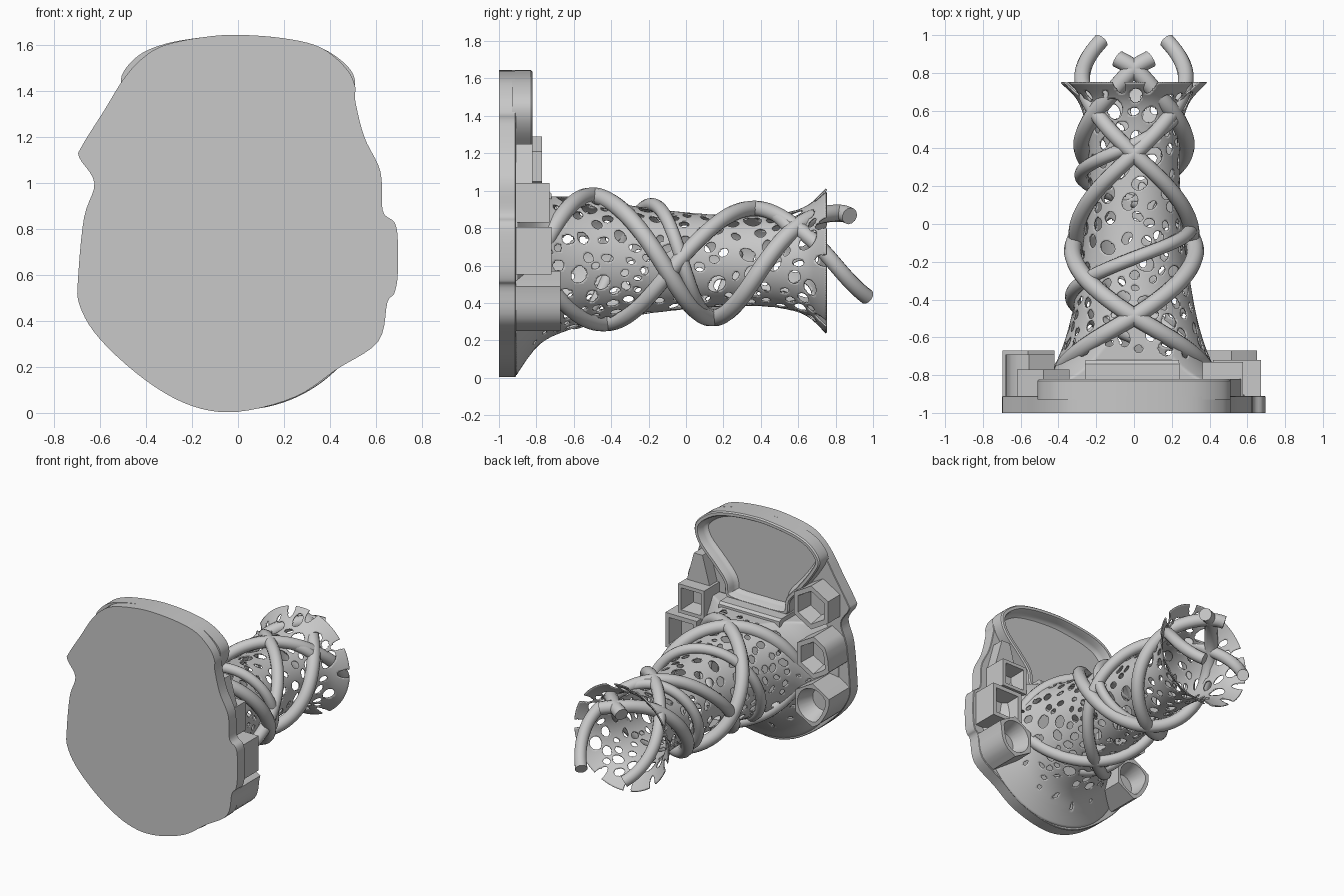
import bpy
import bmesh
import math
import random
from mathutils import Vector

default_cube = bpy.data.objects.get("Cube")
if default_cube:
    bpy.data.objects.remove(default_cube)

random.seed(4)
AXIS_Z = 0.625
PLATE_TOP = -0.91

grey = bpy.data.materials.new("plain grey")
grey.use_nodes = True
grey.diffuse_color = (0.58, 0.58, 0.58, 1)
grey.node_tree.nodes["Principled BSDF"].inputs["Base Color"].default_value = grey.diffuse_color


def spline(points, steps, closed=False):
    """Smooth path through the given points, in any dimension."""
    pts = [Vector(p) for p in points]
    count = len(pts)

    def at(k):
        return pts[k % count] if closed else pts[max(0, min(count - 1, k))]

    path = []
    for k in range(count if closed else count - 1):
        a, b, c, d = at(k - 1), at(k), at(k + 1), at(k + 2)
        for s in range(steps):
            t = s / steps
            path.append(b + (c - a) * (t / 2) + (a * 2 - b * 5 + c * 4 - d) * (t * t / 2)
                        + (b * 3 - a - c * 3 + d) * (t ** 3 / 2))
    if not closed:
        path.append(pts[-1])
    return path


def inset(loop, distance):
    """Move a clockwise outline inward."""
    result = []
    for k, p in enumerate(loop):
        t = (loop[(k + 1) % len(loop)] - loop[k - 1]).normalized()
        result.append(p + Vector((t.y, -t.x)) * distance)
    return result


def finish(name, bm, angle):
    bmesh.ops.recalc_face_normals(bm, faces=bm.faces)
    mesh = bpy.data.meshes.new(name)
    bm.to_mesh(mesh)
    bm.free()
    mesh.materials.append(grey)
    obj = bpy.data.objects.new(name, mesh)
    bpy.context.collection.objects.link(obj)
    bpy.ops.object.select_all(action="DESELECT")
    obj.select_set(True)
    bpy.context.view_layer.objects.active = obj
    bpy.ops.object.shade_smooth_by_angle(angle=math.radians(angle))
    return obj


def loft(name, rings):
    """Skin a list of (outline, depth) rings and cap both ends."""
    bm = bmesh.new()
    rows = [[bm.verts.new((p.x, y, p.y)) for p in loop] for loop, y in rings]
    for low, high in zip(rows, rows[1:]):
        for k in range(len(low)):
            n = (k + 1) % len(low)
            bm.faces.new((low[k], low[n], high[n], high[k]))
    bm.faces.new(rows[0])
    bm.faces.new(rows[-1])
    return finish(name, bm, 35)


# Backing plate
outline = spline([
    (0, 1.645), (.2, 1.63), (.36, 1.59), (.47, 1.5), (.51, 1.42), (.51, 1.36), (.55, 1.2),
    (.62, 1.05), (.63, .88), (.68, .83), (.695, .76), (.695, .6), (.68, .52), (.65, .48),
    (.61, .31), (.43, .19), (.25, .07), (0, .005), (-.2, .03), (-.4, .14), (-.6, .32),
    (-.69, .47), (-.695, .6), (-.67, .85), (-.625, 1), (-.69, 1.11), (-.68, 1.16),
    (-.58, 1.32), (-.5, 1.45), (-.42, 1.54), (-.32, 1.6), (-.15, 1.635)], 5, True)
loft("backing_plate", [(outline, -1), (outline, PLATE_TOP - .004),
                       (inset(outline, .004), PLATE_TOP)])

# Upper tray with a raised rim and a filleted floor
tray = spline([
    (0, 1.645), (.2, 1.63), (.36, 1.59), (.48, 1.505), (.51, 1.42), (.47, 1.32), (.355, 1.2),
    (.27, 1.1), (.235, .99), (0, .975), (-.235, .99), (-.27, 1.1), (-.355, 1.2),
    (-.46, 1.34), (-.51, 1.45), (-.44, 1.55), (-.32, 1.605), (-.15, 1.635)], 6, True)
loft("upper_tray", [(tray, PLATE_TOP - .02), (tray, -.83), (inset(tray, .008), -.82),
                    (inset(tray, .028), -.82), (inset(tray, .035), -.83),
                    (inset(tray, .04), -.87), (inset(tray, .05), -.89),
                    (inset(tray, .064), -.9), (inset(tray, .067), -.9)])

# Ledge between tray and tube
ledge = [Vector(p) for p in ((-.26, 1), (.24, 1), (.24, .92), (-.26, .92))]
loft("tray_ledge", [(ledge, PLATE_TOP), (ledge, -.74), (inset(ledge, .015), -.72)])


def inside(p, loop):
    hits = 0
    for a, b in zip(loop, loop[1:] + loop[:1]):
        if (a.y > p.y) != (b.y > p.y):
            hits += p.x < a.x + (b.x - a.x) * (p.y - a.y) / (b.y - a.y)
    return hits % 2 == 1


def ring(x, z, radius, sides, margin):
    """Polygon (zero sides: circle) sampled evenly and kept within the plate."""
    border = inset(outline, margin)
    loop = []
    for k in range(24):
        a = math.pi / 2 - k * math.tau / 24
        r = radius
        if sides:
            start = math.pi / 4 if sides == 4 else math.pi / 2
            half = math.pi / sides
            r *= math.cos(half) / math.cos((a - start + 1e-6) % (2 * half) - half)
        p = Vector((x + r * math.cos(a), z + r * math.sin(a)))
        while not inside(p, border):
            p = p.lerp(Vector((x, z)), .02)
        loop.append(p)
    return loop


def pot(name, x, z, radius, sides, top, hole_sides):
    outer = ring(x, z, radius, sides, .002)
    floor = .5 if hole_sides == 0 else .62
    loft(name, [(outer, PLATE_TOP - .01), (outer, top),
                (ring(x, z, radius * .76, hole_sides, .03), top),
                (ring(x, z, radius * floor, hole_sides, .04), top - .12)])


# Small pots along both sides
pot("left_funnel_pot", .515, .41, .16, 6, -.67, 0)
pot("left_lower_box", .545, .68, .18, 4, -.72, 4)
pot("left_middle_box", .47, .935, .15, 4, -.73, 4)
pot("right_funnel_pot", -.56, .47, .16, 6, -.67, 0)
pot("right_middle_pot", -.555, .81, .155, 6, -.69, 6)
pot("right_upper_pot", -.48, 1.13, .16, 6, -.77, 6)

# Wedge above the boxes
wedge = [Vector(p) for p in ((.44, 1.25), (.51, 1.25), (.57, 1.03), (.38, 1.03))]
loft("left_upper_wedge", [(wedge, PLATE_TOP - .01), (wedge, -.82)])

# Perforated tube: flared profile
profile = spline([(-.91, .61), (-.85, .52), (-.78, .44), (-.68, .385), (-.5, .33),
                  (-.25, .285), (0, .255), (.25, .238), (.42, .24), (.56, .26),
                  (.66, .3), (.75, .385)], 8)


def tube_radius(y):
    for a, b in zip(profile, profile[1:]):
        if y <= b.x:
            return a.y + (b.y - a.y) * (y - a.x) / (b.x - a.x)
    return profile[-1].y


def tube_point(angle, y):
    r = tube_radius(y)
    z = AXIS_Z + r * math.cos(angle)
    return Vector((r * math.sin(angle), y, min(z, .965) if y < -.5 else z))


# Notches along the mouth, then scattered oval holes without overlaps
holes = []
for k in range(9):
    angle = (k + random.uniform(.2, .8)) * math.tau / 9
    holes.append((tube_point(angle, .74), angle, .74, .05, .032, random.uniform(1.2, 1.9)))
for attempt in range(3500):
    angle, y = random.uniform(0, math.tau), random.uniform(-.84, .69)
    size = random.uniform(.024, .06) if y > -.05 else random.uniform(.02, .05)
    squash = random.uniform(.6, .95)
    if y < -.69:
        size, squash = random.uniform(.016, .026), .45
        if math.cos(angle) > .2 or random.random() < .85:
            continue
    centre = tube_point(angle, y)
    if all((centre - h[0]).length > size + h[3] + .008 for h in holes):
        holes.append((centre, angle, y, size, size * squash, random.uniform(0, math.pi)))

# Cut the holes in a fine grid, fitting its vertices to each hole edge
AROUND, ALONG = 240, 200
Y_START, Y_END = PLATE_TOP, .75
step_a, step_y = math.tau / AROUND, (Y_END - Y_START) / ALONG
grid = {(i, j): (i * step_a, Y_START + j * step_y)
        for i in range(AROUND) for j in range(ALONG + 1)}
removed = set()
for centre, angle, y, long, short, turn in holes:
    r = tube_radius(y)
    cs, sn = math.cos(turn), math.sin(turn)

    def offset(place):
        du = ((place[0] - angle + math.pi) % math.tau - math.pi) * r
        dv = place[1] - y
        return du, dv, math.hypot((du * cs + dv * sn) / long, (dv * cs - du * sn) / short)

    ci, cj = round(angle / step_a), round((y - Y_START) / step_y)
    wi, wj = int(long / (r * step_a)) + 3, int(long / step_y) + 3
    cells = [(i % AROUND, j) for i in range(ci - wi, ci + wi + 1)
             for j in range(max(0, cj - wj), min(ALONG, cj + wj) + 1)]
    for cell in cells:
        du, dv, d = offset(grid[cell])
        if abs(d - 1) * short < step_y * .55:
            grid[cell] = (angle + du / d / r, min(Y_END, y + dv / d))
    for i, j in cells:
        if j < ALONG:
            corners = [offset(grid[(i + a) % AROUND, j + b]) for a in (0, 1) for b in (0, 1)]
            mid_u = sum(c[0] for c in corners) / 4
            mid_v = sum(c[1] for c in corners) / 4
            if offset((angle + mid_u / r, y + mid_v))[2] < .98:
                removed.add((i, j))

bm = bmesh.new()
verts = {cell: bm.verts.new(tube_point(*place)) for cell, place in grid.items()}
for i in range(AROUND):
    for j in range(ALONG):
        if (i, j) not in removed:
            n = (i + 1) % AROUND
            bm.faces.new((verts[i, j], verts[n, j], verts[n, j + 1], verts[i, j + 1]))
bmesh.ops.delete(bm, geom=[v for v in bm.verts if not v.link_faces], context="VERTS")
tube = finish("perforated_tube", bm, 40)
shell = tube.modifiers.new("shell", "SOLIDIFY")
shell.thickness = .008
shell.offset = 0


def strand(name, path, thickness, side):
    """Round rod wound about the tube; path holds (y, degrees, radius)."""
    points = spline(path, 16)
    curve = bpy.data.curves.new(name, "CURVE")
    curve.dimensions = "3D"
    curve.bevel_depth = thickness
    curve.bevel_resolution = 4
    curve.use_fill_caps = True
    line = curve.splines.new("POLY")
    line.points.add(len(points) - 1)
    for p, (y, degrees, r) in zip(line.points, points):
        a = math.radians(degrees) * side
        p.co = (r * math.sin(a), y, AXIS_Z + r * math.cos(a), 1)
    curve.materials.append(grey)
    bpy.context.collection.objects.link(bpy.data.objects.new(name, curve))


# Mirrored pairs of winding rods, plus one thin rod
upper_path = [(-.76, -78, .38), (-.49, 0, .347), (-.14, 88, .325), (.15, 180, .305),
              (.43, 270, .275), (.62, 318, .27), (.81, 357, .255), (.875, 380, .255)]
lower_path = [(-.76, 105, .38), (-.42, 180, .335), (-.1, 256, .31), (.12, 304, .29),
              (.37, 360, .28), (.59, 408, .27), (.76, 445, .275), (.97, 498, .26)]
for side, word in ((1, "left"), (-1, "right")):
    strand(word + "_upper_rod", upper_path, .046, side)
    strand(word + "_lower_rod", lower_path, .042, side)
strand("thin_rod", [(-.6, -180, .33), (-.38, -90, .33), (-.18, 0, .3), (-.02, 90, .3),
                    (.12, 180, .28), (.26, 270, .28), (.42, 360, .27),
                    (.56, 412, .27)], .036, 1)
